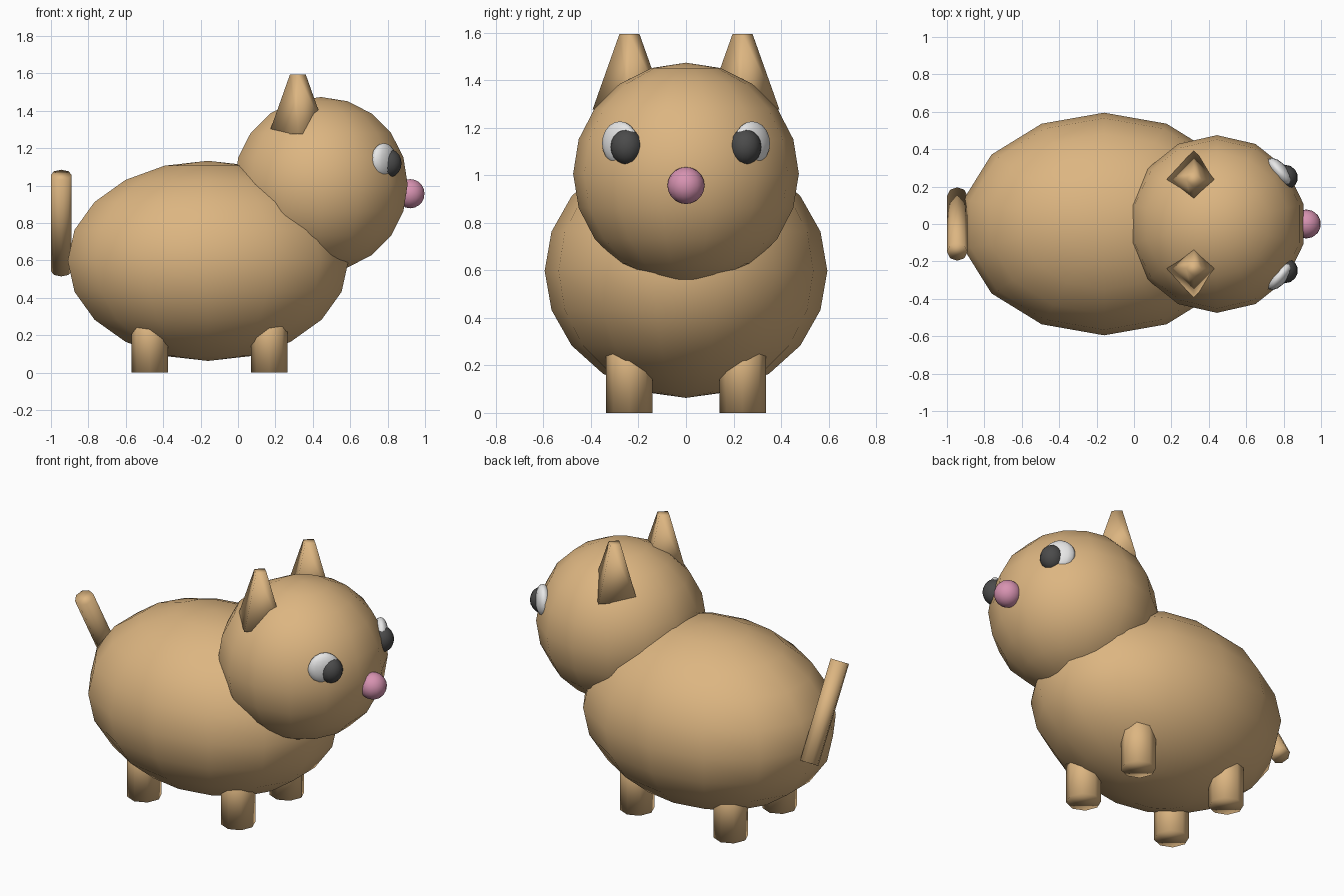
import bpy, bmesh, math
from mathutils import Matrix, Euler

if "Cube" in bpy.data.objects:
    bpy.data.objects.remove(bpy.data.objects["Cube"])


def material(name, rgb):
    m = bpy.data.materials.new(name)
    m.diffuse_color = (*rgb, 1)
    m.use_nodes = True
    m.node_tree.nodes["Principled BSDF"].inputs["Base Color"].default_value = m.diffuse_color
    return m


TAN = material("tan fur", (0.72, 0.465, 0.22))
WHITE = material("eye white", (0.80, 0.80, 0.80))
DARK = material("dark grey", (0.07, 0.07, 0.07))
PINK = material("pink", (0.68, 0.29, 0.44))


def finish(name, bm, mat, loc, rot=(0, 0, 0)):
    bm.transform(Matrix.Translation(loc) @ Euler(rot).to_matrix().to_4x4())
    mesh = bpy.data.meshes.new(name)
    bm.to_mesh(mesh)
    bm.free()
    mesh.materials.append(mat)
    for p in mesh.polygons:
        p.use_smooth = True
    obj = bpy.data.objects.new(name, mesh)
    bpy.context.collection.objects.link(obj)
    return obj


def ellipsoid(name, mat, loc, radii, rot=(0, 0, 0), segments=14, rings=10):
    bm = bmesh.new()
    bmesh.ops.create_uvsphere(bm, u_segments=segments, v_segments=rings, radius=1)
    bmesh.ops.scale(bm, vec=radii, verts=bm.verts)
    return finish(name, bm, mat, loc, rot)


def tapered(name, mat, loc, r1, r2, height, sides, rot=(0, 0, 0)):
    bm = bmesh.new()
    bmesh.ops.create_cone(bm, cap_ends=True, segments=sides,
                          radius1=r1, radius2=r2, depth=height)
    return finish(name, bm, mat, loc, rot)


# Body, head and nose
ellipsoid("body", TAN, (-0.16, 0, 0.598), (0.77, 0.595, 0.535))
ellipsoid("head", TAN, (0.443, 0, 1.007), (0.476, 0.475, 0.467))
ellipsoid("nose", PINK, (0.921, 0, 0.957), (0.078, 0.078, 0.078))

for side, label in ((1, "left"), (-1, "right")):
    # Flattened eye whites lying on the head, with round pupils
    ellipsoid(label + "_eye_white", WHITE, (0.78, side * 0.278, 1.135),
              (0.043, 0.092, 0.092), (0, 0, side * math.radians(40)))
    ellipsoid(label + "_pupil", DARK, (0.806, side * 0.249, 1.12),
              (0.070, 0.068, 0.076))
    # Four-sided blunt ears
    tapered(label + "_ear", TAN, (0.32, side * 0.238, 1.436),
            0.155, 0.042, 0.318, 4)
    # Stubby legs running up into the body
    for x, end in ((0.167, "front"), (-0.472, "back")):
        tapered(f"{label}_{end}_leg", TAN, (x, side * 0.238, 0.18),
                0.098, 0.098, 0.36, 8)

# Tail leaning to one side
tapered("tail", TAN, (-0.945, 0, 0.80), 0.055, 0.055, 0.595, 8,
        (math.radians(30), 0, 0))
